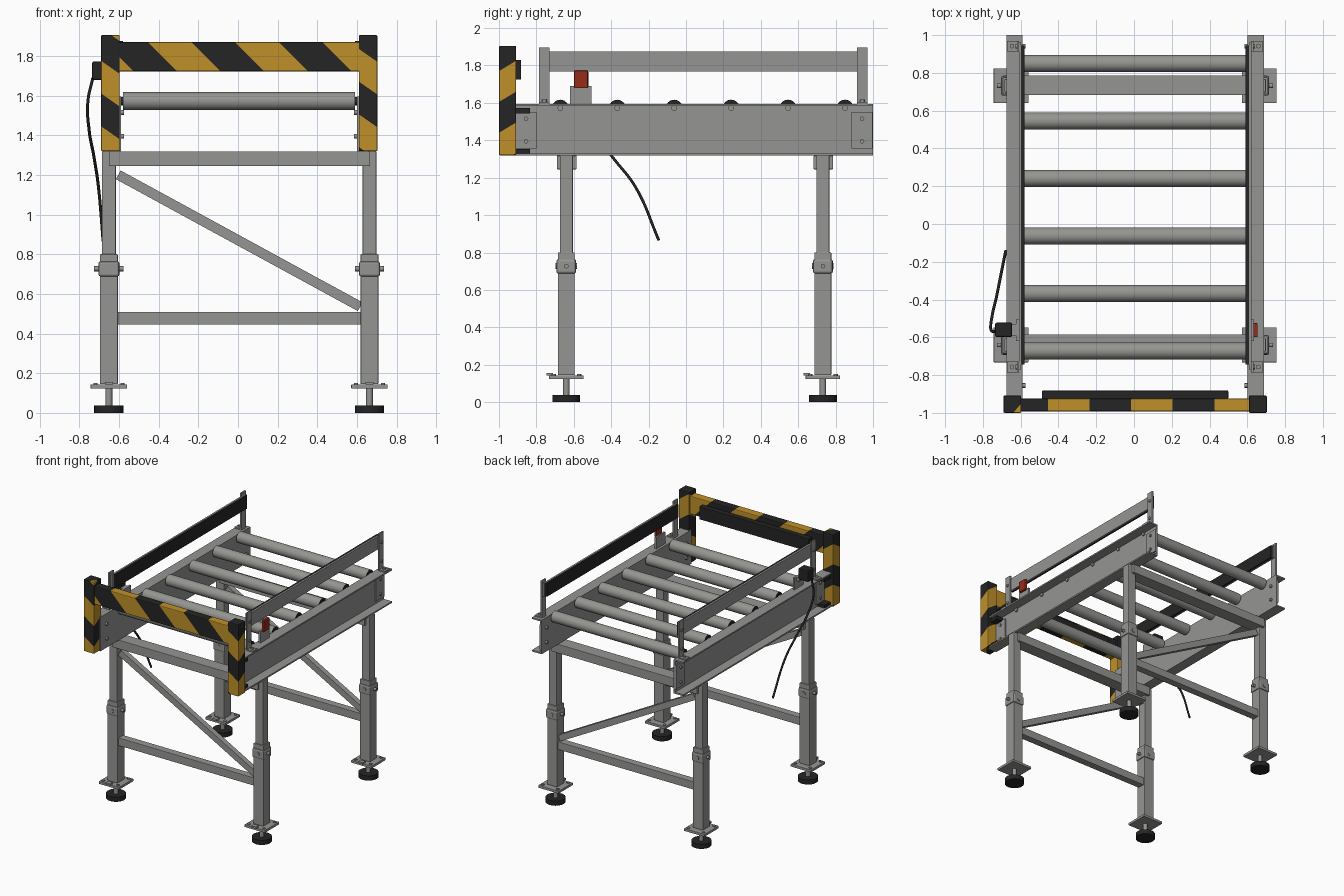
import bpy, bmesh, math
from mathutils import Vector

if "Cube" in bpy.data.objects:
    bpy.data.objects.remove(bpy.data.objects["Cube"])


def material(name, r, g, b):
    m = bpy.data.materials.new(name)
    m.use_nodes = True
    m.diffuse_color = (r, g, b, 1)
    m.node_tree.nodes["Principled BSDF"].inputs["Base Color"].default_value = (r, g, b, 1)
    return m


STEEL = material("grey steel", 0.3, 0.3, 0.295)
ROLLER = material("roller steel", 0.3, 0.305, 0.285)
BLACK = material("black rubber", 0.018, 0.018, 0.018)
YELLOW = material("safety yellow", 0.52, 0.28, 0.022)
RED = material("reflector red", 0.3, 0.025, 0.01)
CX = 0.006  # middle of the frame


def finish(name, bm, mats, bevel=0.0):
    me = bpy.data.meshes.new(name)
    bm.to_mesh(me)
    bm.free()
    ob = bpy.data.objects.new(name, me)
    bpy.context.collection.objects.link(ob)
    for m in mats:
        me.materials.append(m)
    if bevel:
        mod = ob.modifiers.new("soft edges", "BEVEL")
        mod.width, mod.segments, mod.limit_method = bevel, 2, "ANGLE"
    return ob


def box_mesh(lo, hi):
    bm = bmesh.new()
    bmesh.ops.create_cube(bm, size=1)
    lo, hi = Vector(lo), Vector(hi)
    for v in bm.verts:
        v.co = (lo + hi) / 2 + v.co * (hi - lo)
    return bm


def box(name, x, y, z, mat=STEEL, bevel=0.0):
    x = sorted(x)
    return finish(name, box_mesh((x[0], y[0], z[0]), (x[1], y[1], z[1])), [mat], bevel)


def rod(name, a, b, radius, mat=STEEL, sides=24, cap=None):
    """Cylinder from a to b, optionally with a second cap material."""
    a, b = Vector(a), Vector(b)
    bm = bmesh.new()
    bmesh.ops.create_cone(bm, cap_ends=True, segments=sides, radius1=radius,
                          radius2=radius, depth=(b - a).length)
    for f in bm.faces:
        f.smooth = len(f.verts) == 4
        f.material_index = int(cap is not None and len(f.verts) > 4)
    for e in bm.edges:
        e.smooth = all(len(f.verts) == 4 for f in e.link_faces)
    ob = finish(name, bm, [mat, cap] if cap else [mat])
    ob.location = (a + b) / 2
    ob.rotation_euler = (b - a).to_track_quat("Z", "Y").to_euler()
    return ob


def striped_box(name, lo, hi, direction, start, width):
    """Box cut by slanted planes into yellow and black bands."""
    bm = box_mesh(lo, hi)
    d = Vector(direction)
    for i in range(-10, 11):
        bmesh.ops.bisect_plane(bm, geom=bm.verts[:] + bm.edges[:] + bm.faces[:],
                               plane_co=d * (start + i * width) / d.length_squared, plane_no=d)
    for f in bm.faces:
        band = math.floor((f.calc_center_median().dot(d) - start) / width)
        f.material_index = 1 if band % 2 == 0 else 0
    return finish(name, bm, [YELLOW, BLACK], 0.006)


# Legs with collars, base plates and levelling feet
LEG_Y = {"front": -0.64, "rear": 0.732}
for side, s in (("right", -1), ("left", 1)):
    for end, y in LEG_Y.items():
        x = CX + s * 0.657
        tag = f"{end}_{side}"

        def square(part, half, z, bevel=0.004):
            box(f"{tag}_{part}", (x - half, x + half), (y - half, y + half), z, STEEL, bevel)

        square("upper_leg", 0.035, (0.78, 1.32))
        square("lower_leg", 0.045, (0.145, 0.8))
        square("collar", 0.053, (0.687, 0.765), 0.012)
        square("base_plate", 0.092, (0.123, 0.143), 0.002)
        rod(f"{tag}_collar_bolt", (x - 0.074, y, 0.727), (x + 0.074, y, 0.727), 0.013, STEEL, 6)
        rod(f"{tag}_collar_cross_bolt", (x, y - 0.057, 0.727), (x, y + 0.057, 0.727), 0.016, STEEL, 12)
        rod(f"{tag}_foot_screw", (x, y, 0.035), (x, y, 0.13), 0.017, STEEL, 16)
        rod(f"{tag}_foot", (x, y, 0), (x, y, 0.038), 0.074, BLACK, 32)
        box(f"{tag}_plate_clip", (x - 0.02, x + 0.02), (y - 0.105, y - 0.07), (0.143, 0.157))
        for bx in (-1, 1):
            for by in (-1, 1):
                p = Vector((x + bx * 0.068, y + by * 0.068, 0.14))
                rod(f"{tag}_plate_bolt", p, p + Vector((0, 0, 0.01)), 0.012, STEEL, 6)

# End frames: top beam, lower bar and diagonal brace
for end, y in LEG_Y.items():
    box(f"{end}_top_beam", (CX - 0.657, CX + 0.657), (y - 0.05, y + 0.055), (1.245, 1.318), STEEL, 0.003)
    box(f"{end}_lower_bar", (CX - 0.615, CX + 0.615), (y - 0.03, y + 0.03), (0.446, 0.51), STEEL, 0.003)
    run, rise = 1.22, -0.665
    half = math.hypot(run, rise) / 2
    brace = box(f"{end}_brace", (-half, half), (-0.022, 0.022), (-0.025, 0.025))
    brace.location = (CX, y, 0.868)
    brace.rotation_euler.y = -math.atan2(rise, run)

# Side rails, guards and end posts
for side, s in (("right", -1), ("left", 1)):
    def sx(a, b):
        return (CX + s * a, CX + s * b)

    rail = (-0.93, 1.0)
    box(f"{side}_rail_web", sx(0.595, 0.607), rail, (1.318, 1.595))
    box(f"{side}_rail_top_flange", sx(0.6, 0.682), rail, (1.583, 1.595))
    box(f"{side}_rail_bottom_flange", sx(0.6, 0.682), rail, (1.318, 1.33))
    for y0, y1 in ((-0.91, -0.8), (0.885, 0.998)):
        box(f"{side}_splice_plate", sx(0.605, 0.617), (y0, y1), (1.355, 1.55))
        for z in (1.395, 1.515):
            ym = (y0 + y1) / 2
            rod(f"{side}_splice_bolt", (CX + s * 0.58, ym, z), (CX + s * 0.626, ym, z), 0.012, STEEL, 12)
    for z in (1.34, 1.558):
        box(f"{side}_post_bracket", sx(0.606, 0.67), (-0.92, -0.835), (z - 0.014, z + 0.014), BLACK)

    # Guard rail with a black inner strip
    box(f"{side}_guard", sx(0.603, 0.615), (-0.77, 0.96), (1.768, 1.875))
    box(f"{side}_guard_strip", sx(0.585, 0.604), (-0.745, 0.945), (1.768, 1.875), BLACK)
    for y in (-0.757, 0.942):
        box(f"{side}_guard_post", sx(0.614, 0.626), (y - 0.028, y + 0.028), (1.59, 1.897))
        box(f"{side}_guard_foot", sx(0.614, 0.678), (y - 0.028, y + 0.028), (1.594, 1.605))
        rod(f"{side}_guard_foot_bolt", (CX + s * 0.652, y, 1.6), (CX + s * 0.652, y, 1.617), 0.013, STEEL, 6)
        for z in (1.665, 1.82):
            rod(f"{side}_guard_bolt", (CX + s * 0.62, y, z), (CX + s * 0.634, y, z), 0.012, STEEL, 12)

    # Striped post
    px = CX + s * 0.65
    slope = Vector((0.7, -0.6, 1))
    start = slope.dot((px, -0.955, 1.47 + s * 0.03))
    striped_box(f"{side}_gate_post", (px - 0.047, -1.0, 1.32), (px + 0.047, -0.908, 1.905), slope, start, 0.165)

    # Sensor bracket
    box(f"{side}_sensor_bracket", sx(0.615, 0.63), (-0.62, -0.505), (1.594, 1.69))

# Striped cross bar with a black pad behind it
striped_box("gate_bar", (CX - 0.62, -0.992, 1.722), (CX + 0.62, -0.924, 1.87), (1, 0, 1), 1.635, 0.22)
box("gate_pad", (-0.487, 0.499), (-0.926, -0.882), (1.725, 1.83), BLACK, 0.004)

# Rollers with dark end caps and axles
for i in range(6):
    y, z = -0.672 + i * 0.3044, 1.572
    rod("roller", (CX - 0.585, y, z), (CX + 0.585, y, z), 0.045, ROLLER, 32, BLACK)
    rod("roller_axle", (CX - 0.6, y, z), (CX + 0.6, y, z), 0.022, BLACK, 16)
    for s in (-1, 1):
        rod("axle_end", (CX + s * 0.59, y, z), (CX + s * 0.618, y, z), 0.015, STEEL, 12)

# Reflector on the left, sensor with cable on the right
box("reflector", (0.632, 0.654), (-0.598, -0.525), (1.68, 1.772), RED, 0.003)
box("sensor", (-0.735, -0.645), (-0.598, -0.522), (1.678, 1.772), BLACK, 0.008)
box("sensor_arm", (-0.65, -0.61), (-0.59, -0.53), (1.66, 1.69))
path = [(-0.732, -0.57, 1.69), (-0.757, -0.56, 1.57), (-0.75, -0.48, 1.42),
        (-0.728, -0.385, 1.3), (-0.705, -0.27, 1.15), (-0.68, -0.145, 0.865)]
curve = bpy.data.curves.new("sensor_cable", "CURVE")
curve.dimensions = "3D"
curve.bevel_depth = 0.008
curve.bevel_resolution = 2
curve.use_fill_caps = True
spline = curve.splines.new("BEZIER")
spline.bezier_points.add(len(path) - 1)
for point, co in zip(spline.bezier_points, path):
    point.co = co
    point.handle_left_type = point.handle_right_type = "AUTO"
curve.materials.append(BLACK)
bpy.context.collection.objects.link(bpy.data.objects.new("sensor_cable", curve))
